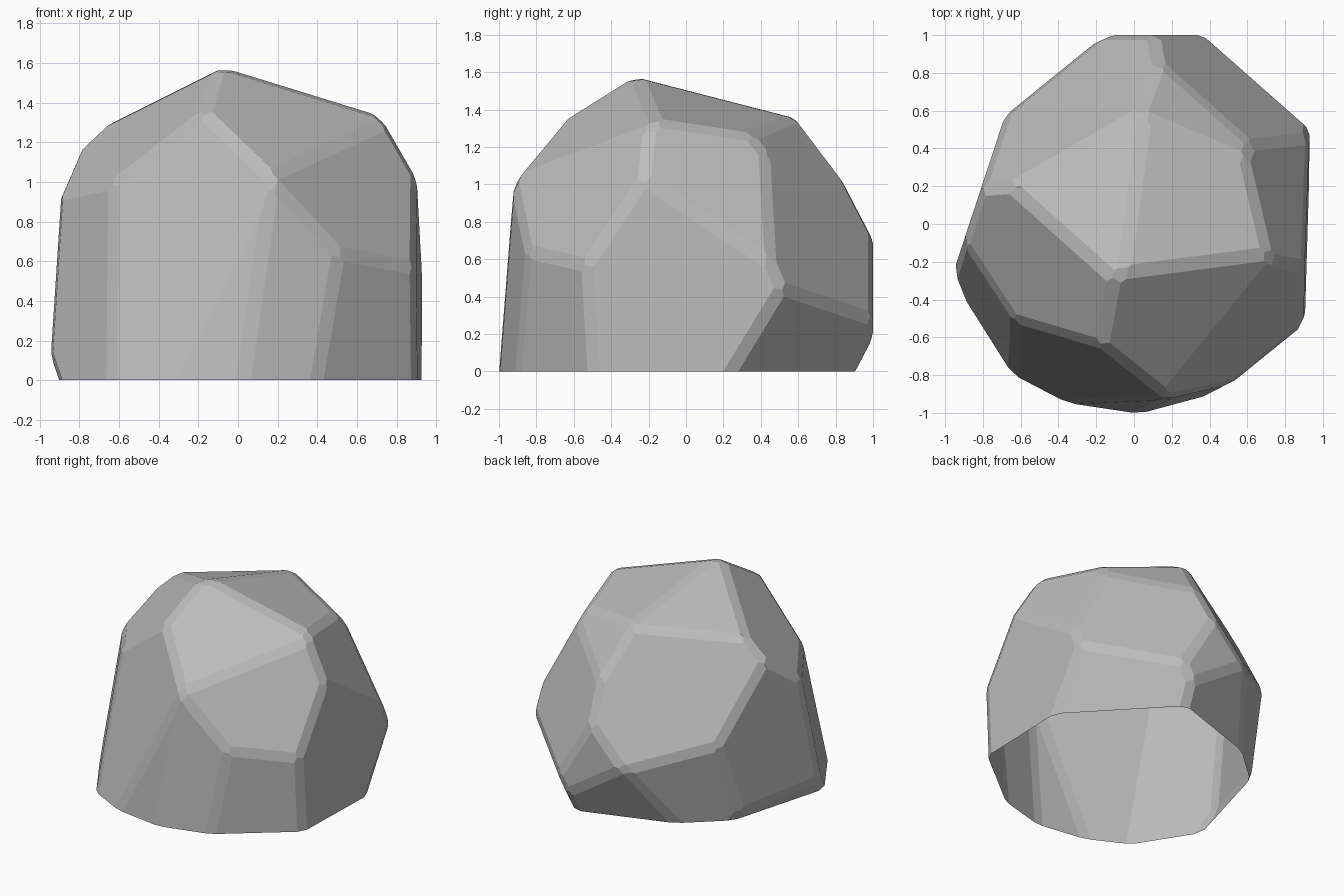
import bpy
import bmesh
from mathutils import Vector

default = bpy.data.objects.get("Cube")
if default:
    bpy.data.objects.remove(default, do_unlink=True)

CHAMFER = 0.075

# Flat facets of the boulder: outward direction and offset (direction . point = offset)
FACETS = [
    ((-.24, .29, 1), 1.517),     # top left
    ((.28, .22, 1), 1.507),      # top right
    ((-.91, -.46, 1), 1.81),     # upper front left
    ((.4, -.7, 1), 1.74),        # upper front right
    ((.93, -1, .65), 1.74),      # middle front right
    ((-.52, -1, .29), 1.13),     # front
    ((-.15, -1, .1), 1.0),       # front sliver
    ((.27, -1, .04), 1.012),     # front right of centre
    ((.8, -1, -.05), 1.225),     # lower front corner
    ((1, -.03, .01), .92),       # side wall
    ((1, .32, .54), 1.387),      # upper side
    ((.75, 1, .45), 1.415),      # back corner
    ((.6, 1, .93), 1.88),        # upper back corner
    ((-.62, 1, .58), 1.366),     # large back slope
    ((0, 1, 0), 1.0),            # back wall
    ((1, .94, -.58), 1.16),      # undercut back corner
    ((-.33, 1, -.5), .82),       # undercut back
    ((-.89, 1, -.24), 1.04),     # lower back slope
    ((-1, .33, 0), .872),        # opposite side wall
    ((-1, -.63, .19), 1.145),    # opposite front corner
    ((-1, .28, -.56), .815),     # undercut side
]


def slice_off(bm, normal, point):
    """Remove everything beyond a plane and close the cut with a flat face."""
    geom = bm.verts[:] + bm.edges[:] + bm.faces[:]
    cut = bmesh.ops.bisect_plane(bm, geom=geom, dist=1e-5, plane_co=point,
                                 plane_no=normal, clear_outer=True)["geom_cut"]
    rim = [e for e in cut if isinstance(e, bmesh.types.BMEdge) and e.is_boundary]
    if len(rim) > 2:
        bmesh.ops.edgeloop_fill(bm, edges=rim)
        bmesh.ops.recalc_face_normals(bm, faces=bm.faces[:])


# Carve a block into the faceted boulder
bm = bmesh.new()
bmesh.ops.create_cube(bm, size=4)
bmesh.ops.translate(bm, verts=bm.verts[:], vec=(0, 0, 1.6))
for direction, offset in FACETS:
    n = Vector(direction)
    slice_off(bm, n.normalized(), n * (offset / n.length_squared))

# Chamfer every edge above the ground
bm.normal_update()
chamfers = []
for e in bm.edges:
    if len(e.link_faces) != 2 or max(v.co.z for v in e.verts) < 0.01:
        continue
    a, b = (f.normal.copy() for f in e.link_faces)
    if min(a.z, b.z) < -0.99 or a.angle(b) < 0.08:
        continue
    n = (a + b).normalized()
    depth = CHAMFER / 2 * (1 - a.dot(n) ** 2) ** 0.5 / a.dot(n)
    chamfers.append((n, e.verts[0].co - n * depth))
for n, point in chamfers:
    slice_off(bm, n, point)

# Cut level with the ground and leave the underside open
bmesh.ops.bisect_plane(bm, geom=bm.verts[:] + bm.edges[:] + bm.faces[:], dist=1e-5,
                       plane_co=(0, 0, 0), plane_no=(0, 0, -1), clear_outer=True)

mesh = bpy.data.meshes.new("boulder")
bm.to_mesh(mesh)
bm.free()
boulder = bpy.data.objects.new("boulder", mesh)
bpy.context.scene.collection.objects.link(boulder)

# Plain grey stone
stone = bpy.data.materials.new("grey_stone")
stone.use_nodes = True
colour = (0.5, 0.5, 0.5, 1)
stone.diffuse_color = colour
stone.node_tree.nodes["Principled BSDF"].inputs["Base Color"].default_value = colour
mesh.materials.append(stone)
